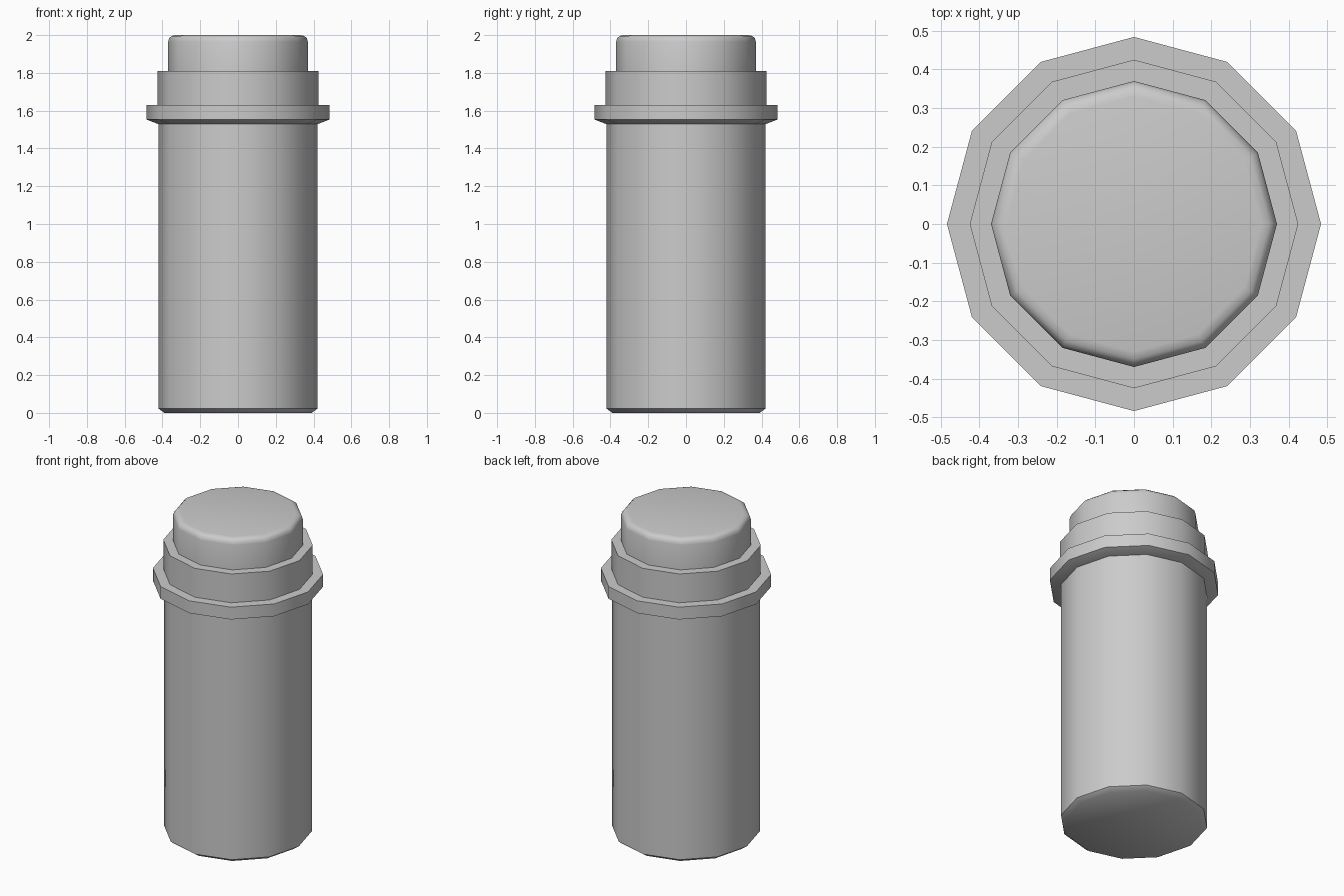
import bpy, bmesh, math

cube = bpy.data.objects.get("Cube")
if cube:
    bpy.data.objects.remove(cube, do_unlink=True)

SIDES = 12

grey = bpy.data.materials.new("light grey")
grey.use_nodes = True
colour = (0.6, 0.6, 0.6, 1)
grey.diffuse_color = colour
grey.node_tree.nodes["Principled BSDF"].inputs["Base Color"].default_value = colour


def turned_part(name, profile):
    """Closed twelve-sided solid turned around z from (radius, height) points."""
    bm = bmesh.new()
    rings = []
    for r, z in profile:
        angles = [math.tau * i / SIDES for i in range(SIDES)]
        rings.append([bm.verts.new((r * math.cos(a), r * math.sin(a), z)) for a in angles])
    for low, high in zip(rings, rings[1:]):
        for i in range(SIDES):
            j = (i + 1) % SIDES
            bm.faces.new((low[i], low[j], high[j], high[i]))
    bm.faces.new(rings[0][::-1])
    bm.faces.new(rings[-1])
    mesh = bpy.data.meshes.new(name)
    bm.to_mesh(mesh)
    bm.free()
    mesh.materials.append(grey)
    obj = bpy.data.objects.new(name, mesh)
    bpy.context.collection.objects.link(obj)
    bpy.ops.object.select_all(action="DESELECT")
    obj.select_set(True)
    bpy.context.view_layer.objects.active = obj
    bpy.ops.object.shade_smooth_by_angle(angle=math.radians(40))
    return obj


# Long body with a bevelled foot
turned_part("body", [(0.39, 0), (0.42, 0.022), (0.42, 1.58)])

# Wide flange, bevelled underneath
turned_part("flange", [(0.425, 1.53), (0.484, 1.553), (0.484, 1.63)])

# Collar above the flange
turned_part("collar", [(0.425, 1.6), (0.425, 1.81)])

# Push cap with a rounded top edge
turned_part("cap", [(0.37, 1.78), (0.37, 1.965), (0.364, 1.985), (0.35, 1.996), (0.33, 2.0)])
